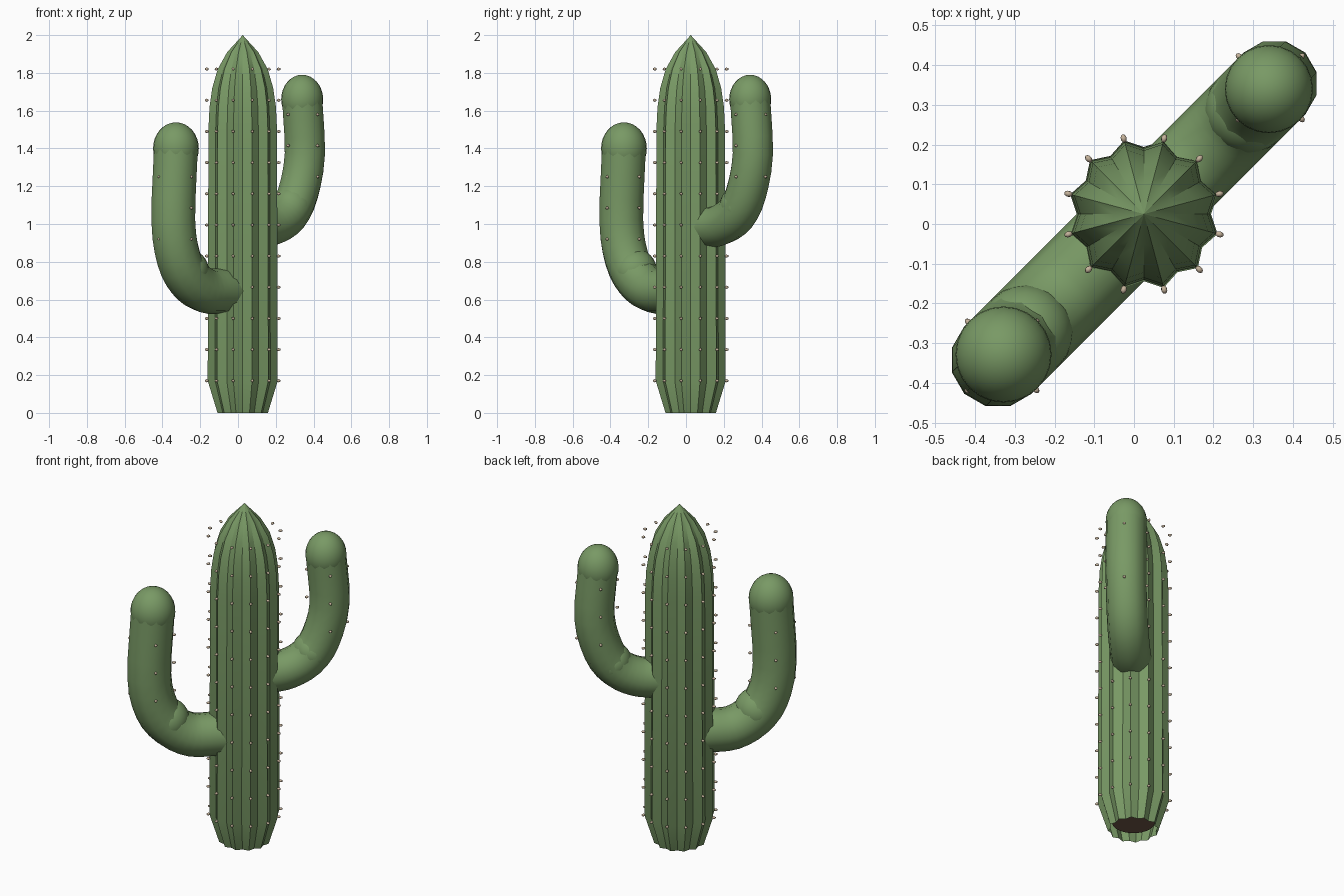
import bpy, bmesh, math
from mathutils import Vector, Matrix

if "Cube" in bpy.data.objects:
    bpy.data.objects.remove(bpy.data.objects["Cube"])

CENTRE = Vector((0.025, 0.025, 0))
DIAG = Vector((1, 1, 0)).normalized()      # both arms lie in this vertical plane
SIDE = Vector((1, -1, 0)).normalized()
UP = Vector((0, 0, 1))


def material(name, rgb):
    m = bpy.data.materials.new(name)
    m.diffuse_color = (*rgb, 1)
    m.use_nodes = True
    m.node_tree.nodes["Principled BSDF"].inputs["Base Color"].default_value = m.diffuse_color
    return m


GREEN = material("cactus_green", (0.19, 0.32, 0.13))
TAN = material("spine_tan", (0.56, 0.45, 0.33))
BROWN = material("core_brown", (0.16, 0.10, 0.065))


def finish(bm, name, mat, angle=30):
    me = bpy.data.meshes.new(name)
    bm.to_mesh(me)
    bm.free()
    ob = bpy.data.objects.new(name, me)
    bpy.context.collection.objects.link(ob)
    me.materials.append(mat)
    bpy.ops.object.select_all(action='DESELECT')
    ob.select_set(True)
    bpy.context.view_layer.objects.active = ob
    bpy.ops.object.shade_smooth_by_angle(angle=math.radians(angle))
    return ob


def bridge(bm, a, b):
    n = len(a)
    for i in range(n):
        j = (i + 1) % n
        bm.faces.new((a[i], a[j], b[j], b[i]))


# Ribbed trunk: twelve pointed ribs, open underneath
profile = [(0, .138), (.17, .192), (1.5, .188), (1.62, .182), (1.72, .167),
           (1.82, .137), (1.91, .085)]
bm = bmesh.new()
rings = []
for z, r in profile:
    ring = []
    for i in range(24):
        a = math.radians(15 * i)
        rr = r if i % 2 else r * 0.88
        ring.append(bm.verts.new(CENTRE + Vector((rr * math.cos(a), rr * math.sin(a), z))))
    rings.append(ring)
for a, b in zip(rings, rings[1:]):
    bridge(bm, a, b)
tip = bm.verts.new(CENTRE + UP * 2)
for i in range(24):
    bm.faces.new((rings[-1][i], rings[-1][(i + 1) % 24], tip))
finish(bm, "trunk", GREEN)

# Brown core disc just inside the open base
bm = bmesh.new()
bmesh.ops.create_circle(bm, cap_ends=True, segments=24, radius=0.115,
                        matrix=Matrix.Translation(CENTRE + UP * 0.045))
bmesh.ops.reverse_faces(bm, faces=bm.faces[:])
finish(bm, "base_core", BROWN)


def spline(pts, steps=3):
    """Catmull-Rom curve through (distance, height) points."""
    p = [Vector(q) for q in pts]
    p = [2 * p[0] - p[1]] + p + [2 * p[-1] - p[-2]]
    out = []
    for a, b, c, d in zip(p, p[1:], p[2:], p[3:]):
        for k in range(steps):
            t = k / steps
            out.append(0.5 * (2 * b + (c - a) * t + (2 * a - 5 * b + 4 * c - d) * t * t
                              + (3 * b - a - 3 * c + d) * t ** 3))
    return out + [p[-2]]


def ball(name, d, z, r, rz):
    bm = bmesh.new()
    mat = Matrix.Translation(CENTRE + DIAG * d + UP * z) @ Matrix.Diagonal((r, r, rz, 1))
    bmesh.ops.create_uvsphere(bm, u_segments=24, v_segments=16, radius=1, matrix=mat)
    finish(bm, name, GREEN)


def arm(name, path, r, elbow, cap):
    # Swept tube, twelve sides
    pts = spline(path)
    bm = bmesh.new()
    rings = []
    for i, p in enumerate(pts):
        t = (pts[min(i + 1, len(pts) - 1)] - pts[max(i - 1, 0)]).normalized()
        n = DIAG * -t.y + UP * t.x
        o = CENTRE + DIAG * p.x + UP * p.y
        rings.append([bm.verts.new(o + r * (n * math.cos(k * math.pi / 6)
                                            + SIDE * math.sin(k * math.pi / 6)))
                      for k in range(12)])
    for a, b in zip(rings, rings[1:]):
        bridge(bm, a, b)
    bm.faces.new(rings[0])
    bm.faces.new(rings[-1])
    bmesh.ops.recalc_face_normals(bm, faces=bm.faces[:])
    finish(bm, name, GREEN, 40)
    # Elbow swelling and rounded end
    ball(name + "_elbow", *elbow)
    ball(name + "_cap", *cap)


arm("right_arm", [(.05, .985), (.15, .985), (.24, 1.0), (.34, 1.055), (.415, 1.165),
                  (.465, 1.37), (.445, 1.66)], .11,
    (.37, 1.095, .109, .109), (.445, 1.66, .111, .13))
arm("left_arm", [(-.05, .645), (-.17, .645), (-.29, .65), (-.40, .71), (-.48, .82),
                 (-.52, 1.02), (-.50, 1.40)], .12,
    (-.42, .75, .119, .119), (-.50, 1.40, .121, .138))

# Spines: small beads pointing outward
bm = bmesh.new()


def spine(origin, angle, dist, z):
    mat = (Matrix.Translation(origin + UP * z) @ Matrix.Rotation(angle, 4, 'Z')
           @ Matrix.Translation((dist, 0, 0)) @ Matrix.Diagonal((.012, .0085, .0085, 1)))
    bmesh.ops.create_icosphere(bm, subdivisions=1, radius=1, matrix=mat)


for row in range(11):
    for k in range(12):
        spine(CENTRE, math.radians(15 + 30 * k), .197, .17 + .165 * row)
for d, r, z0 in ((.45, .11, 1.25), (-.505, .12, .92)):
    for row in range(3):
        for k in range(4):
            spine(CENTRE + DIAG * d, math.radians(45 + 90 * k), r, z0 + .165 * row)
finish(bm, "spines", TAN, 60)
